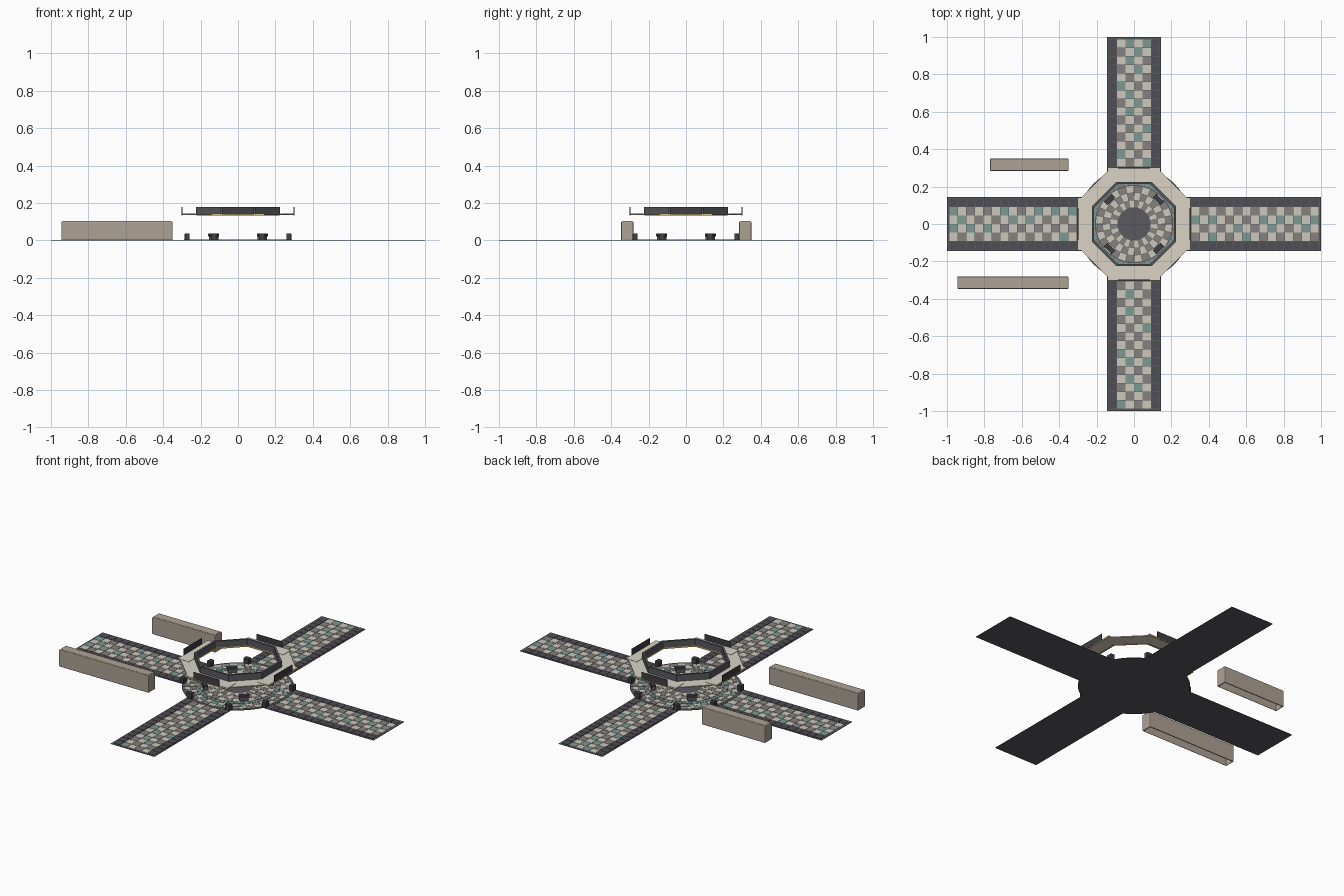
import bpy, bmesh, math, random
from mathutils import Matrix, Vector

if "Cube" in bpy.data.objects:
    bpy.data.objects.remove(bpy.data.objects["Cube"])

random.seed(4)
COL = dict(dark=(.10, .10, .115), tile_dark=(.075, .075, .09), beige=(.62, .58, .50),
           grey=(.24, .22, .21), teal=(.20, .32, .29), cream=(.70, .65, .56),
           brown=(.42, .36, .30), gold=(.65, .42, .08), black=(.05, .05, .055))
MAT = {}
for k, c in COL.items():
    MAT[k] = bpy.data.materials.new(k)
    MAT[k].diffuse_color = (*c, 1)
TILES = ['tile_dark', 'beige', 'grey', 'teal']


def finish(name, bm, mats):
    bmesh.ops.recalc_face_normals(bm, faces=bm.faces)
    me = bpy.data.meshes.new(name)
    bm.to_mesh(me)
    bm.free()
    for m in mats:
        me.materials.append(MAT[m])
    ob = bpy.data.objects.new(name, me)
    bpy.context.collection.objects.link(ob)
    return ob


def box(name, size, loc, mat, angle=0, bevel=0):
    """Box at loc, then turned about the world z axis."""
    bm = bmesh.new()
    bmesh.ops.create_cube(bm, size=1)
    bmesh.ops.scale(bm, vec=size, verts=bm.verts)
    if bevel:
        bmesh.ops.bevel(bm, geom=bm.edges[:], offset=bevel, segments=2, affect='EDGES', profile=.5)
    bmesh.ops.translate(bm, vec=loc, verts=bm.verts)
    bmesh.ops.rotate(bm, cent=(0, 0, 0), matrix=Matrix.Rotation(angle, 3, 'Z'), verts=bm.verts)
    return finish(name, bm, [mat])


def prism_ring(name, r0, r1, z0, z1, mat, n=8):
    """n-sided ring with flat sides facing the axes; r0, r1 are apothems."""
    bm = bmesh.new()
    k = 1 / math.cos(math.pi / n)
    loops = []
    for i in range(n):
        a = (i + .5) * math.tau / n
        loops.append([bm.verts.new((r * k * math.cos(a), r * k * math.sin(a), z))
                      for r, z in ((r0, z0), (r1, z0), (r1, z1), (r0, z1))])
    for i in range(n):
        p, q = loops[i], loops[(i + 1) % n]
        for j in range(4):
            bm.faces.new((p[j], q[j], q[(j + 1) % 4], p[(j + 1) % 4]))
    return finish(name, bm, [mat])


def tile(bm, pts, z0, z1, mat):
    """Raised tile: top and four sides, no hidden underside."""
    lo = [bm.verts.new((x, y, z0)) for x, y in pts]
    hi = [bm.verts.new((x, y, z1)) for x, y in pts]
    fs = [bm.faces.new(hi)]
    for i in range(4):
        j = (i + 1) % 4
        fs.append(bm.faces.new((lo[i], lo[j], hi[j], hi[i])))
    for f in fs:
        f.material_index = TILES.index(mat)


def checker(i, j):
    return 'beige' if (i + j) % 2 else random.choice(['grey', 'teal', 'grey'])


# Walkway arms: dark slab with a tiled top
for d, name in enumerate(['east', 'north', 'west', 'south']):
    ang = d * math.pi / 2
    box(name + '_walkway', (.73, .29, .002), (.635, 0, .001), 'dark', ang)
    bm = bmesh.new()
    step, g = .0455, .0012
    for i in range(15):
        x = .305 + i * step
        for j in range(4):
            y = -2 * step + j * step
            tile(bm, [(x + g, y + g), (x + step - g, y + g), (x + step - g, y + step - g),
                      (x + g, y + step - g)], .001, .0035, checker(i, j))
        for y in (-.136, .094):
            tile(bm, [(x + g, y), (x + step - 2 * g, y), (x + step - 2 * g, y + .042),
                      (x + g, y + .042)], .001, .0035, 'tile_dark')
    bmesh.ops.rotate(bm, cent=(0, 0, 0), matrix=Matrix.Rotation(ang, 3, 'Z'), verts=bm.verts)
    finish(name + '_walkway_tiles', bm, TILES)

# Central round plaza with radial mosaic
bm = bmesh.new()
bmesh.ops.create_cone(bm, cap_ends=True, segments=64, radius1=.305, radius2=.305, depth=.003)
bmesh.ops.translate(bm, vec=(0, 0, .0015), verts=bm.verts)
finish('plaza_disc', bm, ['dark'])
bm = bmesh.new()
rings = [(.088, .128, 28), (.128, .168, 28), (.168, .205, 28), (.208, .23, 48), (.232, .262, 40), (.262, .29, 40)]
for k, (r0, r1, n) in enumerate(rings):
    for i in range(n):
        a, b = (i + .04) * math.tau / n, (i + .96) * math.tau / n
        mat = random.choice(['teal', 'teal', 'grey']) if k == 3 else checker(i, k)
        if k < 3 and mat == 'teal':
            mat = 'grey'
        tile(bm, [(r * math.cos(t), r * math.sin(t)) for r, t in
                  ((r0 + .001, a), (r1 - .001, a), (r1 - .001, b), (r0 + .001, b))], .002, .0045, mat)
finish('plaza_mosaic', bm, TILES)

# Inner benches on the diagonals
for i in range(4):
    a = math.pi / 4 + i * math.pi / 2
    box(f'bench_seat_{i}', (.027, .058, .014), (.184, 0, .029), 'black', a, .002)
    box(f'bench_base_{i}', (.020, .050, .020), (.184, 0, .012), 'dark', a)

# Outer bollards flanking each walkway
for i in range(4):
    for s in (-1, 1):
        box(f'bollard_{i}_{s}', (.026, .034, .035), (.272, s * .128, .0195), 'black', i * math.pi / 2, .003)

# Floating octagonal gallery
prism_ring('gallery_deck', .222, .30, .136, .142, 'cream')
prism_ring('gallery_parapet', .213, .225, .142, .180, 'dark')
prism_ring('gallery_trim', .213, .222, .1345, .142, 'gold')
for i in range(4):
    a = i * math.pi / 2
    box(f'gallery_landing_{i}', (.074, .285, .006), (.263, 0, .1405), 'cream', a)
    box(f'gallery_screen_{i}', (.004, .17, .04), (.299, 0, .159), 'black', a)
    box(f'gallery_gold_edge_{i}', (.003, .285, .004), (.2995, 0, .1355), 'gold', a)


# Side blocks: bevelled shells, open underneath
def shell_block(name, x0, x1, y):
    ob = box(name, (x1 - x0, .066, .102), ((x0 + x1) / 2, y, .051), 'brown', 0, .005)
    bm = bmesh.new()
    bm.from_mesh(ob.data)
    under = [f for f in bm.faces if f.normal.z < -.99]
    bmesh.ops.delete(bm, geom=under, context='FACES')
    bm.to_mesh(ob.data)
    bm.free()
    m = ob.modifiers.new('thickness', 'SOLIDIFY')
    m.thickness = .005
    m.offset = -1
    box(name + '_cap', (x1 - x0 - .014, .05, .002), ((x0 + x1) / 2, y, .102), 'brown')


shell_block('front_side_block', -.945, -.35, -.314)
shell_block('back_side_block', -.77, -.35, .317)

for m in bpy.data.materials:
    if m.users and not m.is_grease_pencil:
        m.use_nodes = True
        m.node_tree.nodes["Principled BSDF"].inputs["Base Color"].default_value = m.diffuse_color
